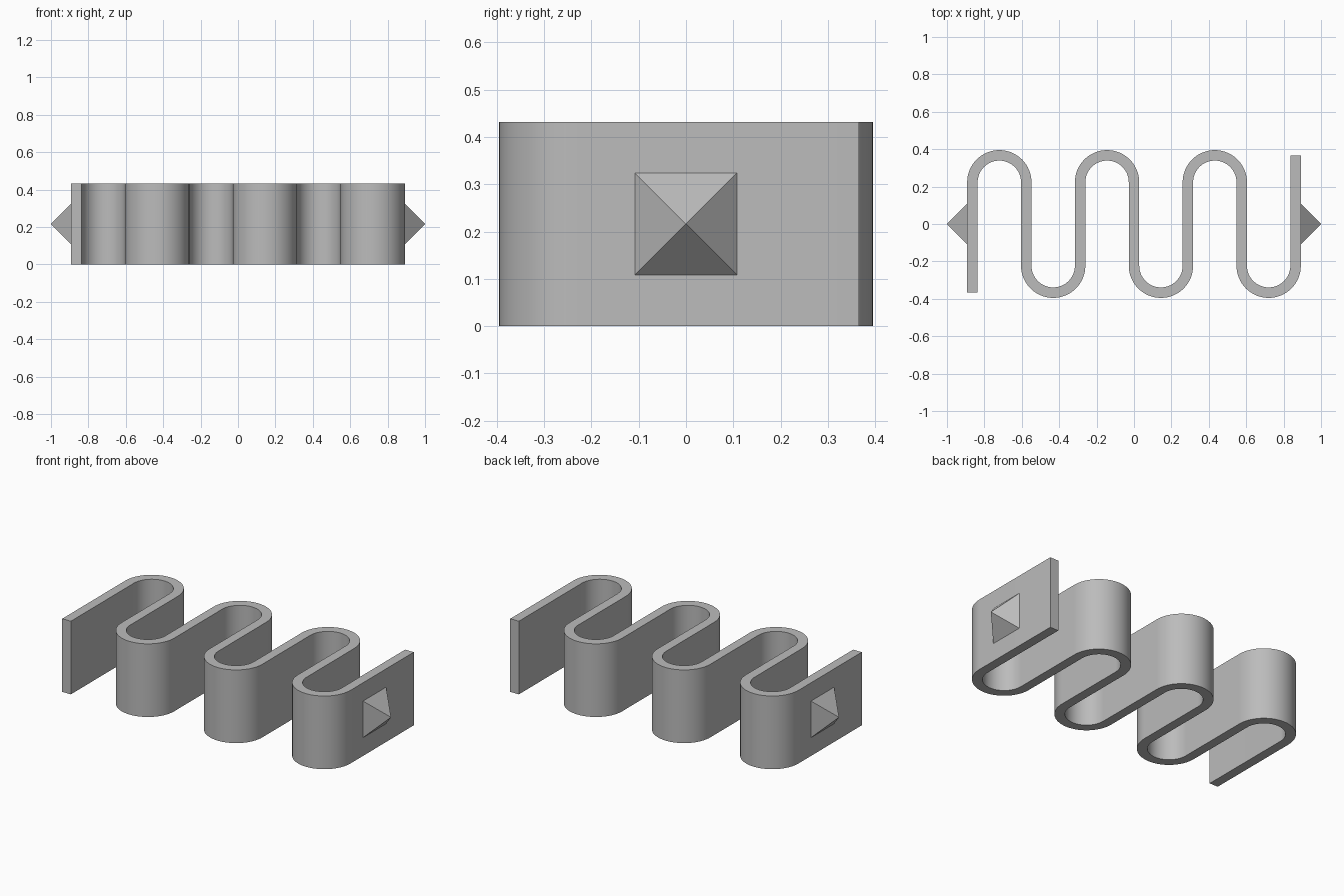
import bpy, bmesh, math
from mathutils import Vector

if "Cube" in bpy.data.objects:
    bpy.data.objects.remove(bpy.data.objects["Cube"], do_unlink=True)

HEIGHT, THICK = 0.432, 0.056
PITCH, WALLS = 0.288, 7          # spacing and number of straight runs
ARC_Y, END_Y, ARC_STEPS = 0.223, 0.366, 32
TIP, BASE = 1.0, 0.108           # pyramid tip x and half base width

grey = bpy.data.materials.new("plain grey")
grey.use_nodes = True
grey.diffuse_color = (0.5, 0.5, 0.5, 1)
grey.node_tree.nodes["Principled BSDF"].inputs["Base Color"].default_value = (0.5, 0.5, 0.5, 1)


def make_object(name, bm):
    bmesh.ops.recalc_face_normals(bm, faces=bm.faces)
    mesh = bpy.data.meshes.new(name)
    bm.to_mesh(mesh)
    bm.free()
    mesh.materials.append(grey)
    obj = bpy.data.objects.new(name, mesh)
    bpy.context.collection.objects.link(obj)
    return obj


# Centre line of the ribbon as (point, sideways normal) pairs
first_x = -PITCH * (WALLS - 1) / 2
path = [(Vector((first_x, -END_Y, 0)), Vector((-1, 0, 0)))]
for i in range(WALLS - 1):
    side = 1 if i % 2 == 0 else -1
    centre = Vector((first_x + PITCH * (i + 0.5), side * ARC_Y, 0))
    for k in range(ARC_STEPS + 1):
        a = math.pi * k / ARC_STEPS
        out = Vector((-math.cos(a), side * math.sin(a), 0))
        path.append((centre + out * PITCH / 2, out * side))
path.append((Vector((-first_x, END_Y, 0)), Vector((-1, 0, 0))))

# Folded ribbon: rectangular sections joined along the centre line
bm = bmesh.new()
up = Vector((0, 0, HEIGHT))
rings = []
for p, n in path:
    a, b = p + n * THICK / 2, p - n * THICK / 2
    rings.append([bm.verts.new(v) for v in (a, b, b + up, a + up)])
for r, s in zip(rings, rings[1:]):
    for j in range(4):
        k = (j + 1) % 4
        bm.faces.new((r[j], r[k], s[k], s[j]))
bm.faces.new(rings[0])
bm.faces.new(rings[-1])
ribbon = make_object("folded_ribbon", bm)
bpy.ops.object.select_all(action="DESELECT")
ribbon.select_set(True)
bpy.context.view_layer.objects.active = ribbon
bpy.ops.object.shade_smooth_by_angle(angle=math.radians(30))

# Square pyramid on the outside of each end wall
wall_x = -first_x + THICK / 2
for name, side in (("left_pyramid", 1), ("right_pyramid", -1)):
    bm = bmesh.new()
    tip = bm.verts.new((side * TIP, 0, HEIGHT / 2))
    base = [bm.verts.new((side * wall_x, y * BASE, HEIGHT / 2 + z * BASE))
            for y, z in ((-1, -1), (1, -1), (1, 1), (-1, 1))]
    bm.faces.new(base)
    for j in range(4):
        bm.faces.new((base[j], base[(j + 1) % 4], tip))
    make_object(name, bm)
